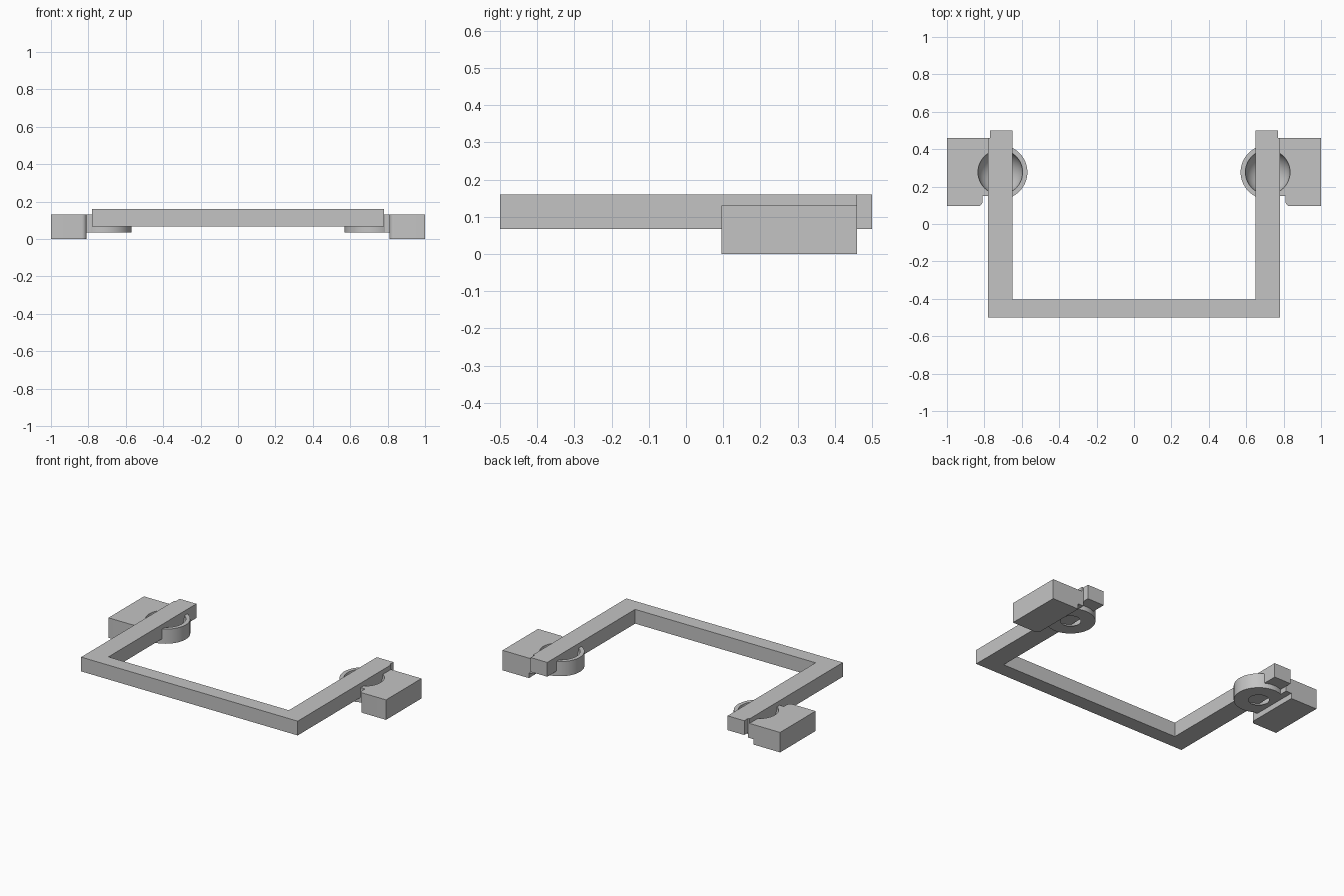
import bpy, bmesh, math

if "Cube" in bpy.data.objects:
    bpy.data.objects.remove(bpy.data.objects["Cube"])

grey = bpy.data.materials.new("plain grey")
grey.diffuse_color = (0.55, 0.55, 0.55, 1)
grey.use_nodes = True
grey.node_tree.nodes["Principled BSDF"].inputs["Base Color"].default_value = grey.diffuse_color


def finish(bm, name):
    bmesh.ops.recalc_face_normals(bm, faces=bm.faces)
    me = bpy.data.meshes.new(name)
    bm.to_mesh(me)
    bm.free()
    me.materials.append(grey)
    ob = bpy.data.objects.new(name, me)
    bpy.context.collection.objects.link(ob)
    return ob


def prism(name, pts, z0, z1, side=1):
    """Extrude a plan outline (x mirrored by side) from z0 to z1."""
    bm = bmesh.new()
    face = bm.faces.new([bm.verts.new((side * x, y, z0)) for x, y in pts])
    top = bmesh.ops.extrude_face_region(bm, geom=[face])["geom"]
    verts = [v for v in top if isinstance(v, bmesh.types.BMVert)]
    bmesh.ops.translate(bm, verts=verts, vec=(0, 0, z1 - z0))
    return finish(bm, name)


def boolean(target, tool, operation):
    """Apply a boolean and delete the tool."""
    mod = target.modifiers.new("bool", "BOOLEAN")
    mod.object, mod.operation, mod.solver = tool, operation, "EXACT"
    bpy.ops.object.select_all(action="DESELECT")
    bpy.context.view_layer.objects.active = target
    target.select_set(True)
    bpy.ops.object.modifier_apply(modifier=mod.name)
    bpy.data.objects.remove(tool)


# U-shaped frame, arm tips stepped in slightly
half = [(0.78, -0.5), (0.78, 0.46), (0.77, 0.46), (0.77, 0.5), (0.65, 0.5), (0.65, -0.405)]
prism("u_frame", half + [(-x, y) for x, y in reversed(half)], 0.067, 0.16)

# Socket brackets, one on each arm
CX, CY = 0.715, 0.277
for side, label in ((1, "right"), (-1, "left")):
    # outer block with a rounded inner front corner
    corner = [(0.835 - 0.025 * math.sin(a), 0.12 - 0.025 * math.cos(a))
              for a in (math.radians(15 * i) for i in range(7))]
    outline = [(1.0, 0.46), (1.0, 0.095)] + corner + [(0.81, 0.46)]
    bracket = prism(label + "_socket_bracket", outline, 0, 0.13, side)

    # raised ledge linking block and arm
    ledge = prism("ledge", [(0.77, 0.15), (0.9, 0.15), (0.9, 0.46), (0.77, 0.46)],
                  0.035, 0.13, side)
    boolean(bracket, ledge, "UNION")

    # round cup
    n = 64
    circle = [(CX + 0.145 * math.cos(2 * math.pi * i / n),
               CY + 0.145 * math.sin(2 * math.pi * i / n)) for i in range(n)]
    boolean(bracket, prism("cup", circle, 0.035, 0.13, side), "UNION")

    # spherical seat, opening as a hole underneath
    bm = bmesh.new()
    bmesh.ops.create_uvsphere(bm, u_segments=64, v_segments=32, radius=0.12)
    bmesh.ops.translate(bm, verts=bm.verts, vec=(side * CX, CY, 0.139))
    boolean(bracket, finish(bm, "seat_cutter"), "DIFFERENCE")

    bpy.ops.object.shade_smooth_by_angle(angle=math.radians(30))
